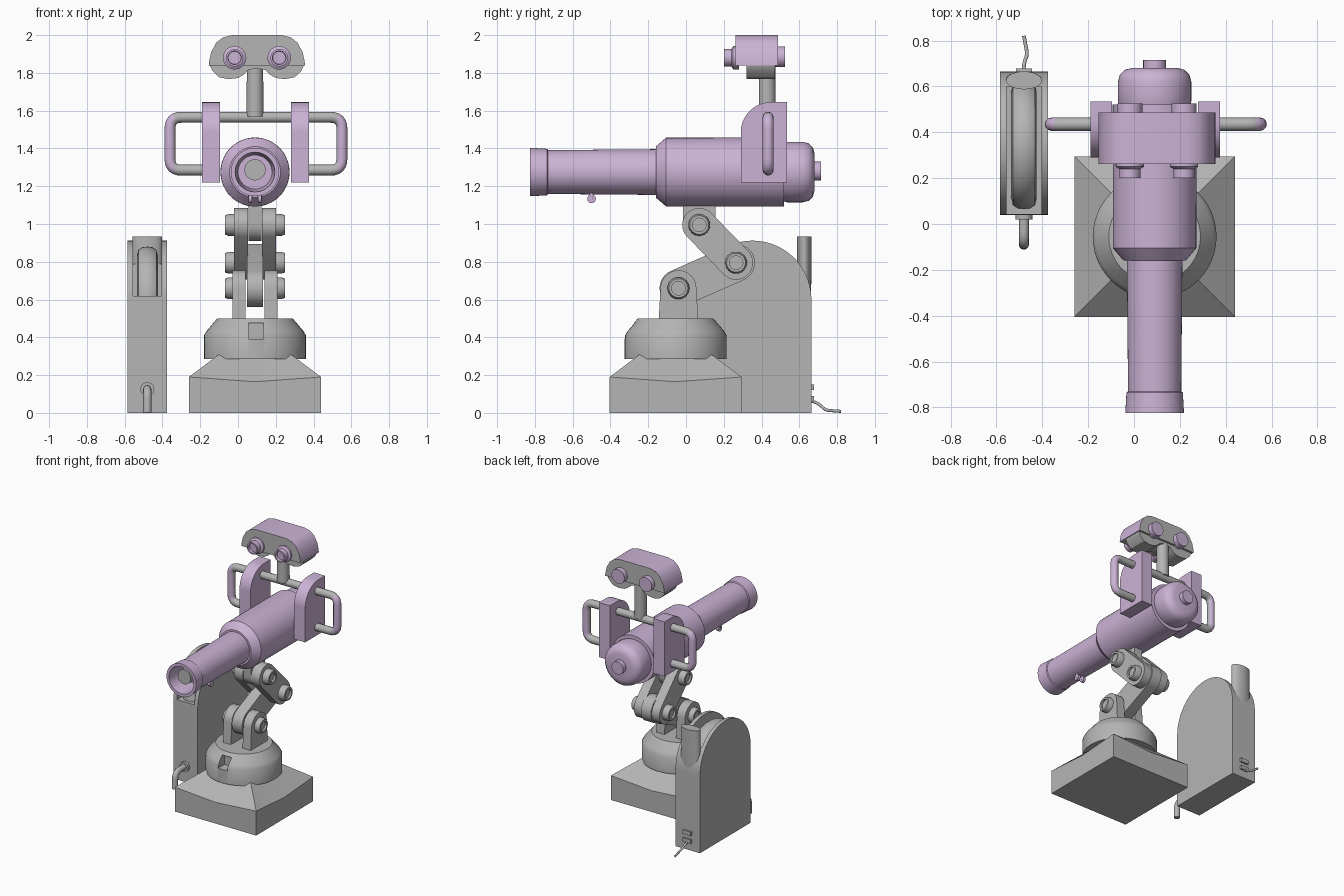
import bpy, bmesh, math
from mathutils import Vector

if "Cube" in bpy.data.objects:
    bpy.data.objects.remove(bpy.data.objects["Cube"])


def material(name, rgb):
    m = bpy.data.materials.new(name)
    m.use_nodes = True
    m.diffuse_color = (*rgb, 1)
    m.node_tree.nodes["Principled BSDF"].inputs["Base Color"].default_value = (*rgb, 1)
    return m


GREY = material("warm grey", (0.46, 0.46, 0.46))
LILAC = material("pale lilac", (0.60, 0.45, 0.67))
CX, CY = 0.09, -0.055       # turret axis
GUN_Z = 1.275               # barrel axis height


def finish(name, bm, mat):
    bmesh.ops.remove_doubles(bm, verts=bm.verts, dist=1e-5)
    bmesh.ops.recalc_face_normals(bm, faces=bm.faces)
    me = bpy.data.meshes.new(name)
    bm.to_mesh(me)
    bm.free()
    me.materials.append(mat)
    ob = bpy.data.objects.new(name, me)
    bpy.context.collection.objects.link(ob)
    return ob


def loft(name, rings, mat):
    """Skin closed rings of equal length and cap both ends."""
    bm = bmesh.new()
    rows = [[bm.verts.new(p) for p in ring] for ring in rings]
    n = len(rows[0])
    for a, b in zip(rows, rows[1:]):
        for i in range(n):
            j = (i + 1) % n
            bm.faces.new((a[i], a[j], b[j], b[i]))
    bm.faces.new(rows[0])
    bm.faces.new(rows[-1])
    return finish(name, bm, mat)


def prism(name, outline, lo, hi, axis, mat):
    place = {"x": lambda p, t: (t, p[0], p[1]), "y": lambda p, t: (p[0], t, p[1])}[axis]
    return loft(name, [[place(p, t) for p in outline] for t in (lo, hi)], mat)


def lathe(name, profile, centre, axis, mat, n=40):
    """Profile is (radius, position along the axis)."""
    def point(r, t, a):
        u, v = r * math.cos(a), r * math.sin(a)
        return Vector(centre) + Vector({"x": (t, u, v), "y": (u, t, v), "z": (u, v, t)}[axis])
    return loft(name, [[point(max(r, 1e-4), t, 2 * math.pi * i / n) for i in range(n)]
                       for r, t in profile], mat)


def box(name, lo, hi, mat):
    return prism(name, [(lo[1], lo[2]), (hi[1], lo[2]), (hi[1], hi[2]), (lo[1], hi[2])],
                 lo[0], hi[0], "x", mat)


def arc(cx, cy, r, start, end, n=16):
    return [(cx + r * math.cos(math.radians(start + (end - start) * i / n)),
             cy + r * math.sin(math.radians(start + (end - start) * i / n))) for i in range(n + 1)]


def capsule(a, b, r):
    ang = math.degrees(math.atan2(b[1] - a[1], b[0] - a[0]))
    return arc(*b, r, ang - 90, ang + 90) + arc(*a, r, ang + 90, ang + 270)


def baked(ob):
    """Mesh of the object with its modifiers or bevel applied."""
    dg = bpy.context.evaluated_depsgraph_get()
    dg.update()
    return bpy.data.meshes.new_from_object(ob.evaluated_get(dg))


def cut(ob, cutter):
    mod = ob.modifiers.new("cut", "BOOLEAN")
    mod.operation, mod.object, mod.solver = "DIFFERENCE", cutter, "EXACT"
    ob.data = baked(ob)
    ob.modifiers.clear()
    bpy.data.objects.remove(cutter)


def tube(name, points, r, mat, corner=0.05):
    pts = [Vector(p) for p in points]
    path = [pts[0]]
    for a, b, c in zip(pts, pts[1:], pts[2:]):
        s, e = b + (a - b).normalized() * corner, b + (c - b).normalized() * corner
        for i in range(7):
            t = i / 6
            path.append(s * (1 - t) ** 2 + b * 2 * t * (1 - t) + e * t * t)
    path.append(pts[-1])
    cu = bpy.data.curves.new(name, "CURVE")
    cu.dimensions, cu.bevel_depth, cu.bevel_resolution, cu.use_fill_caps = "3D", r, 4, True
    sp = cu.splines.new("POLY")
    sp.points.add(len(path) - 1)
    for q, p in zip(sp.points, path):
        q.co = (*p, 1)
    temp = bpy.data.objects.new(name + "_path", cu)
    bpy.context.collection.objects.link(temp)
    me = baked(temp)
    bpy.data.objects.remove(temp)
    me.materials.clear()
    me.materials.append(mat)
    ob = bpy.data.objects.new(name, me)
    bpy.context.collection.objects.link(ob)
    return ob


# Base: square plinth with sloped top
def square(h, z, mid):
    grid = [(-1, -1), (0, -1), (1, -1), (1, 0), (1, 1), (0, 1), (-1, 1), (-1, 0)]
    return [(CX + h * x, CY + h * y, z if x * y else mid) for x, y in grid]


loft("base", [square(0.35, 0, 0), square(0.35, 0.19, 0.165), square(0.19, 0.31, 0.31)], GREY)

# Turntable with a front notch
turntable = lathe("turntable", [(0.27, 0.285), (0.27, 0.41), (0.255, 0.435), (0.2, 0.5)],
                  (CX, CY, 0), "z", GREY, 48)
cut(turntable, box("notch", (0.055, -0.4, 0.39), (0.135, -0.245, 0.475), GREY))

# Folding arm: clevis, lower link, paired upper links, top tab
J1, J2, J3 = (-0.04, 0.66), (0.265, 0.795), (0.07, 0.995)
clevis = arc(*J1, 0.095, 0, 180) + [(-0.145, 0.48), (0.065, 0.48)]
for side, s in (("right", -1), ("left", 1)):
    for part, shape, near, far in (("clevis", clevis, 0.05, 0.12),
                                   ("upper_link", capsule(J2, J3, 0.09), 0.036, 0.11)):
        prism(f"{side}_{part}", shape, CX + s * near, CX + s * far, "x", GREY)
    for i, j in enumerate((J1, J2, J3)):
        lathe(f"{side}_bolt_{i}", [(0.058, 0.1 * s), (0.058, 0.14 * s), (0.05, 0.16 * s),
                                   (0.036, 0.16 * s), (0.036, 0.145 * s)],
              (CX, *j), "x", GREY, 24)
prism("lower_link", capsule(J1, J2, 0.1), CX - 0.043, CX + 0.043, "x", GREY)
prism("top_tab", arc(*J3, 0.085, 180, 360) + [(0.155, 1.12), (-0.015, 1.12)],
      CX - 0.034, CX + 0.034, "x", GREY)

# Cannon: hollow muzzle, barrel, body
gun = (CX, 0, GUN_Z)
lathe("barrel", [(0, -0.66), (0.09, -0.66), (0.105, -0.825), (0.128, -0.825), (0.123, -0.735),
                 (0.116, -0.73), (0.121, -0.16), (0.135, -0.16), (0.182, -0.105),
                 (0.183, 0.52), (0, 0.52)], gun, "y", LILAC, 48)
lathe("muzzle_core", [(0.056, -0.64), (0.056, -0.79)], (CX, 0, GUN_Z + 0.012), "y", GREY, 24)
lathe("rear_cap", [(0.15, 0.5), (0.16, 0.535), (0.16, 0.62), (0.152, 0.65), (0.13, 0.672),
                   (0.1, 0.68), (0, 0.68)], gun, "y", LILAC, 48)
lathe("rear_knob", [(0.05, 0.67), (0.05, 0.715)], (CX, 0, GUN_Z + 0.005), "y", LILAC, 24)
for i, x in enumerate((CX - 0.025, CX + 0.025)):
    lathe(f"barrel_lug_{i}", [(0.012, 1.13), (0.012, 1.18)], (x, -0.5, 0), "z", LILAC, 12)
    lathe(f"barrel_eyelet_{i}", [(0.023, -0.01), (0.023, 0.01)], (x, -0.5, 1.133), "x", LILAC, 16)

# Side pads with a rounded front shoulder
pad = [(0.535, 1.22), (0.535, 1.645)] + arc(0.45, 1.485, 0.16, 90, 180) + [(0.29, 1.22)]
prism("right_pad", pad, -0.19, -0.095, "x", LILAC)
prism("left_pad", pad, 0.28, 0.375, "x", LILAC)

# Handlebar with lilac grips
Y = 0.435
bar = tube("handlebar", [(-0.12, Y, 1.285), (-0.36, Y, 1.285), (-0.36, Y, 1.565), (0.55, Y, 1.565),
                         (0.55, Y, 1.285), (0.3, Y, 1.285)], 0.029, GREY, 0.06)
bar.data.materials.append(LILAC)
for f in bar.data.polygons:
    if abs(f.center.x - 0.095) > 0.43:
        f.material_index = 1

# Sight: post, grey underbody, lilac cover with grey ends
SX = 0.1
lathe("sight_post", [(0.045, 1.57), (0.043, 1.85)], (CX, 0.43, 0), "z", GREY, 24)


def mirrored(half):
    return half + [(2 * SX - x, z) for x, z in reversed(half)]


lower = [(SX, 1.825), (0.055, 1.815), (0.03, 1.79), (0, 1.773), (-0.05, 1.767),
         (-0.1, 1.777), (-0.135, 1.81), (-0.153, 1.85)]
upper = [(-0.153, 1.86), (-0.142, 1.91), (-0.115, 1.96), (-0.08, 1.988), (-0.03, 2.0)]
prism("sight_underbody", mirrored(lower + upper[:1]), 0.32, 0.47, "y", GREY)
cover = prism("sight_cover", mirrored([(-0.155, 1.84)] + upper), 0.262, 0.487, "y", LILAC)
cover.data.materials.append(GREY)
for f in cover.data.polygons:
    if abs(f.normal.y) > 0.9 or f.normal.z < -0.9:
        f.material_index = 1
for side, x in (("right", SX - 0.118), ("left", SX + 0.118)):
    lathe(f"{side}_front_lens", [(0.062, 0.28), (0.062, 0.25), (0.046, 0.24), (0.046, 0.2),
                                 (0.036, 0.2), (0.034, 0.22), (0, 0.22)],
          (x, 0, 1.88), "y", LILAC, 28)
    lathe(f"{side}_rear_lens", [(0.055, 0.47), (0.055, 0.525), (0, 0.525)],
          (x, 0, 1.885), "y", LILAC, 28)

# Supply case: rounded housing with an open slot and a reel
BX = -0.48
case = prism("supply_case", [(0.04, 0), (0.664, 0)] + arc(0.352, 0.6, 0.312, 0, 180, 28),
             BX - 0.105, BX + 0.105, "x", GREY)
cut(case, box("slot", (BX - 0.076, -0.1, 0.62), (BX + 0.076, 0.6, 1.1), GREY))
lathe("reel", [(0.23, -0.056), (0.263, -0.048), (0.278, -0.025), (0.28, 0), (0.278, 0.025),
               (0.263, 0.048), (0.23, 0.056)], (BX, 0.345, 0.6), "x", GREY, 48)


# Oval chimney tapering into the back of the case
def oval(z, w, d, y):
    return [(BX + w * math.cos(a), y + d * math.sin(a), z)
            for a in (2 * math.pi * i / 28 for i in range(28))]


loft("chimney", [oval(0.58, 0.05, 0.01, 0.65), oval(0.68, 0.078, 0.03, 0.633),
                 oval(0.76, 0.078, 0.039, 0.626), oval(0.935, 0.078, 0.039, 0.626)], GREY)

# Cables and sockets
lathe("front_socket", [(0.037, 0.05), (0.037, 0.02)], (BX, 0, 0.125), "y", GREY, 20)
tube("front_cable", [(BX, 0.05, 0.125), (BX, -0.085, 0.125), (BX, -0.09, 0)], 0.022, GREY)
for i, z in enumerate((0.06, 0.12)):
    box(f"rear_socket_{i}", (BX - 0.035, 0.65, z), (BX + 0.035, 0.678, z + 0.03), GREY)
tube("rear_cable", [(BX, 0.66, 0.065), (BX, 0.7, 0.05), (BX + 0.015, 0.74, 0.014),
                    (BX, 0.82, 0.008)], 0.008, GREY, 0.02)

# Smooth shading on curved parts, sharp edges kept
meshes = [o for o in bpy.context.scene.objects if o.type == "MESH"]
bpy.ops.object.select_all(action="DESELECT")
for o in meshes:
    o.select_set(True)
bpy.context.view_layer.objects.active = meshes[0]
bpy.ops.object.shade_smooth_by_angle(angle=math.radians(32))
